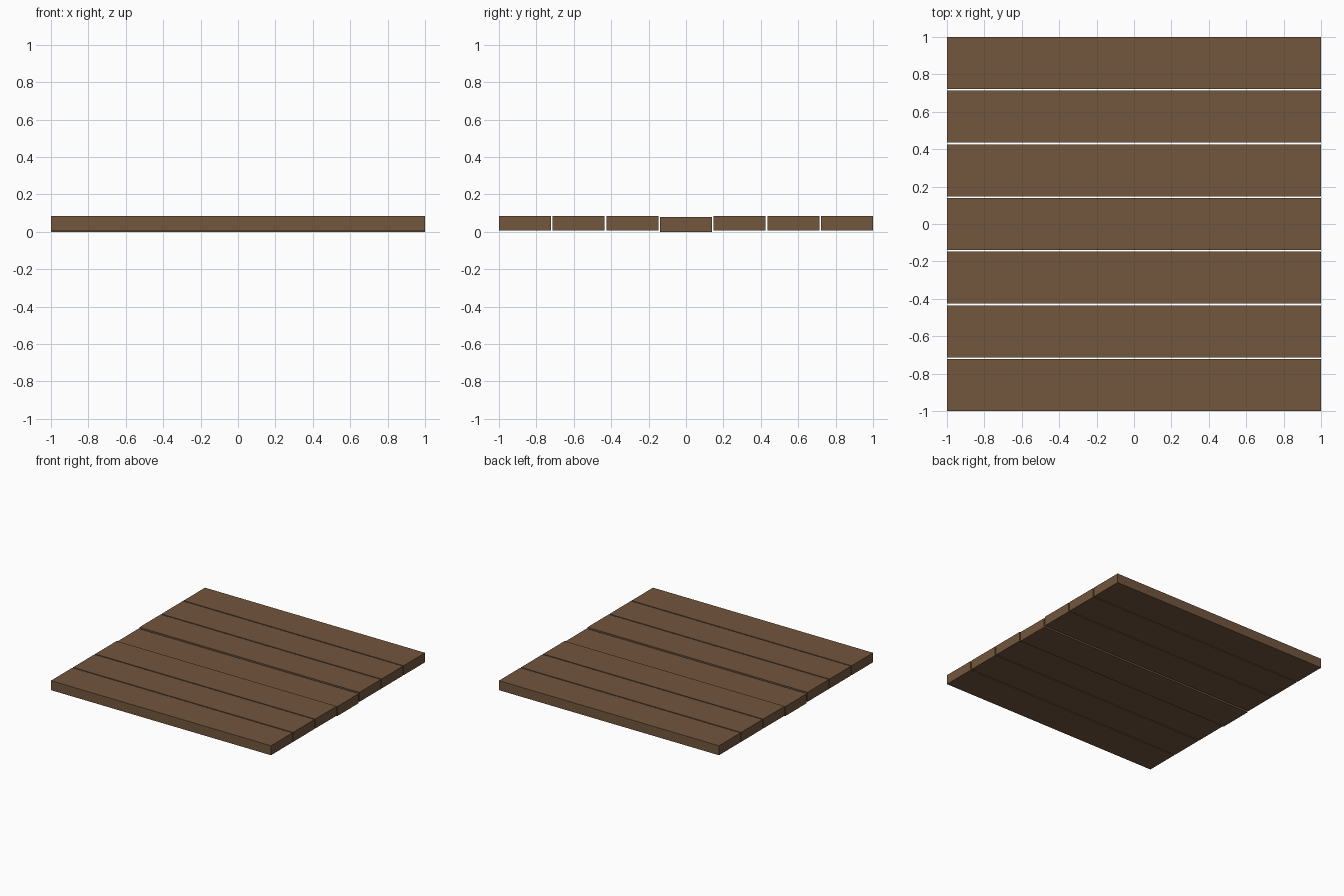
import bpy

if "Cube" in bpy.data.objects:
    bpy.data.objects.remove(bpy.data.objects["Cube"])

COUNT = 7
GAP = 0.009
WIDTH = (2 - GAP * (COUNT - 1)) / COUNT
THICK = 0.078
RAISE = 0.007

wood = bpy.data.materials.new("wood")
wood.diffuse_color = (0.17, 0.093, 0.047, 1)
wood.use_nodes = True
wood.node_tree.nodes["Principled BSDF"].inputs["Base Color"].default_value = wood.diffuse_color


def plank(name, y, z):
    bpy.ops.mesh.primitive_cube_add(size=1, location=(0, y, z + THICK / 2))
    ob = bpy.context.object
    ob.name = name
    ob.scale = (2, WIDTH, THICK)
    bpy.ops.object.transform_apply(location=False, rotation=False, scale=True)
    ob.data.materials.append(wood)


# Row of floor planks; the middle one sits slightly lower
middle = COUNT // 2
for i in range(COUNT):
    plank(f"plank_{i + 1}", (i - middle) * (WIDTH + GAP), 0 if i == middle else RAISE)
